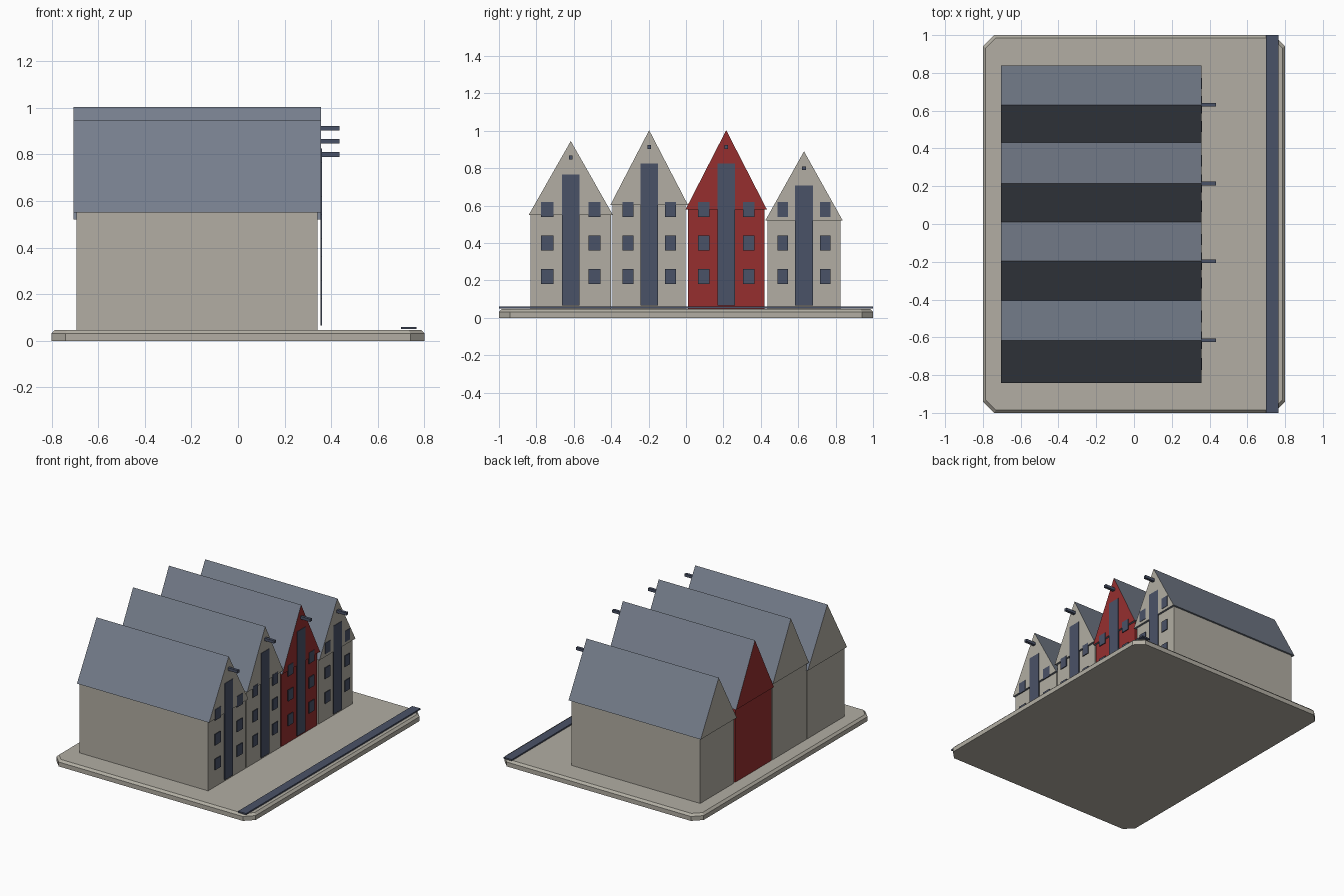
import bpy, bmesh

if "Cube" in bpy.data.objects:
    bpy.data.objects.remove(bpy.data.objects["Cube"])


def material(name, rgb):
    lin = [((c / 255 + 0.055) / 1.055) ** 2.4 for c in rgb]
    m = bpy.data.materials.new(name)
    m.diffuse_color = (*lin, 1)
    m.use_nodes = True
    m.node_tree.nodes["Principled BSDF"].inputs["Base Color"].default_value = m.diffuse_color
    return m


STONE = material("warm grey stone", (178, 174, 163))
SLATE = material("slate blue grey", (118, 126, 140))
RED = material("brick red", (150, 47, 47))
NAVY = material("dark navy", (74, 82, 103))


def finish(name, bm, *mats):
    bmesh.ops.recalc_face_normals(bm, faces=bm.faces)
    mesh = bpy.data.meshes.new(name)
    bm.to_mesh(mesh)
    bm.free()
    for m in mats:
        mesh.materials.append(m)
    ob = bpy.data.objects.new(name, mesh)
    bpy.context.collection.objects.link(ob)
    return ob


def add_box(bm, x0, x1, y0, y1, z0, z1):
    verts = bmesh.ops.create_cube(bm, size=1)["verts"]
    for v in verts:
        v.co = (x1 if v.co.x > 0 else x0,
                y1 if v.co.y > 0 else y0,
                z1 if v.co.z > 0 else z0)


def box(name, mat, *dims):
    bm = bmesh.new()
    add_box(bm, *dims)
    return finish(name, bm, mat)


def octagon(bm, inset, z):
    # rectangle with cut corners
    hx, hy, c = 0.8 - inset, 1.0 - inset, 0.06 - inset * 0.5
    pts = [(hx - c, -hy), (hx, -hy + c), (hx, hy - c), (hx - c, hy),
           (-hx + c, hy), (-hx, hy - c), (-hx, -hy + c), (-hx + c, -hy)]
    return [bm.verts.new((x, y, z)) for x, y in pts]


# quay base with bevelled upper rim
bm = bmesh.new()
rings = [octagon(bm, 0, 0), octagon(bm, 0, 0.032), octagon(bm, 0.015, 0.047)]
bm.faces.new(rings[0])
bm.faces.new(rings[-1])
for a, b in zip(rings, rings[1:]):
    for i in range(8):
        j = (i + 1) % 8
        bm.faces.new((a[i], a[j], b[j], b[i]))
finish("quay_base", bm, STONE)

# canal strip along the quay edge
box("canal_strip", NAVY, 0.70, 0.765, -1, 1, 0.05, 0.06)

PX0, PX1 = 0.3535, 0.3595      # thin facade plates


def house(n, yc, wall, over, eave, ridge, shaft_top, beam_z, mat):
    hw, hr = wall / 2, wall / 2 + over
    box(f"house_{n}_walls", mat, -0.692, 0.342, yc - hw, yc + hw, 0.047, eave)

    # roof prism: slate slopes, gable ends in the house colour
    bm = bmesh.new()
    prof = [(yc - hr, eave), (yc + hr, eave), (yc, ridge)]
    back, front = ([bm.verts.new((x, y, z)) for y, z in prof]
                   for x in (-0.705, 0.357))
    bm.faces.new(back)
    bm.faces.new(front)
    for i in range(3):
        j = (i + 1) % 3
        bm.faces.new((back[i], back[j], front[j], front[i]))
    bm.normal_update()
    for f in bm.faces:
        f.material_index = 1 if abs(f.normal.x) > 0.9 else 0
    finish(f"house_{n}_roof", bm, SLATE, mat)

    # three rows of windows either side of the central door strip
    bm = bmesh.new()
    ww = wall * 0.075
    for side in (-1, 1):
        for z in (0.22, 0.40, 0.58):
            y = yc + side * wall * 0.293
            add_box(bm, PX0, PX1, y - ww, y + ww, z - 0.04, z + 0.04)
    finish(f"house_{n}_windows", bm, NAVY)
    box(f"house_{n}_door_strip", NAVY, PX0, PX1,
        yc - 0.047, yc + 0.047, 0.067, shaft_top)

    # hoist beam below the ridge
    box(f"house_{n}_hoist_beam", NAVY, 0.335, 0.435,
        yc - 0.01, yc + 0.01, beam_z - 0.01, beam_z + 0.01)


house(1, -0.616, 0.430, 0.010, 0.550, 0.945, 0.767, 0.857, STONE)
house(2, -0.197, 0.390, 0.012, 0.604, 1.003, 0.826, 0.913, STONE)
house(3, 0.215, 0.410, 0.012, 0.580, 1.003, 0.826, 0.913, RED)
house(4, 0.631, 0.388, 0.013, 0.520, 0.890, 0.708, 0.800, STONE)
